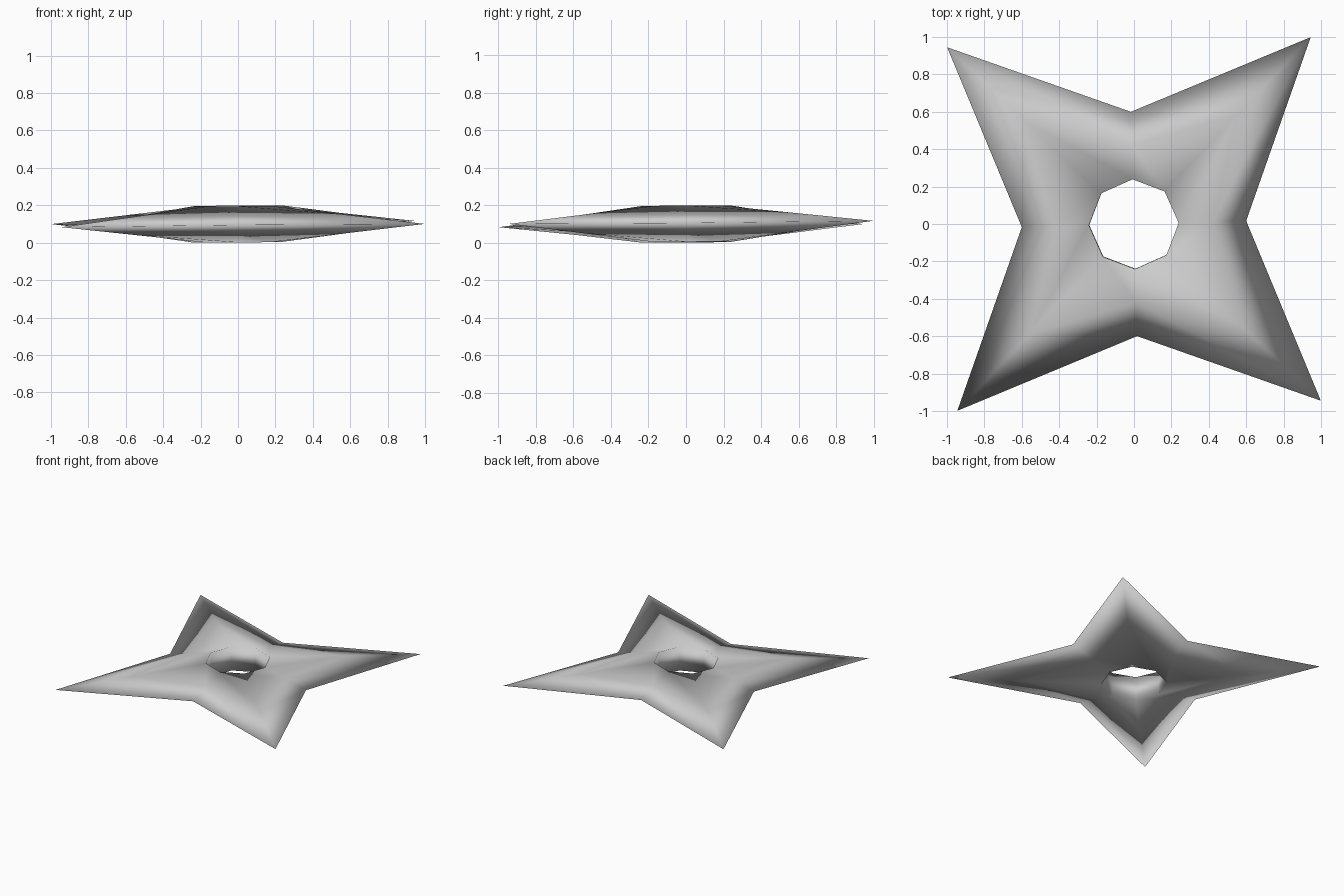
import bpy, bmesh
from math import cos, sin, radians, pi
from mathutils import Matrix

cube = bpy.data.objects.get("Cube")
if cube:
    bpy.data.objects.remove(cube)

steel = bpy.data.materials.new("grey steel")
steel.use_nodes = True
grey = (0.6, 0.6, 0.6, 1)
steel.diffuse_color = grey
steel.node_tree.nodes["Principled BSDF"].inputs["Base Color"].default_value = grey

HOLE, NOTCH, TIP, HALF = 0.24, 0.60, 1.375, 0.097
bm = bmesh.new()


def ring(blend, z):
    """Eight points, alternating notch and tip, blended from hole to outer edge."""
    points = []
    for i in range(8):
        outer = TIP if i % 2 else NOTCH
        r = HOLE + (outer - HOLE) * blend
        a = i * pi / 4
        points.append(bm.verts.new((r * cos(a), r * sin(a), z)))
    return points


# Closed loop of rings: hole top, upper slope, cutting edge, lower slope, hole bottom
rings = [ring(0, HALF), ring(0.5, HALF / 2), ring(1, 0),
         ring(0.5, -HALF / 2), ring(0, -HALF)]
for a, b in zip(rings, rings[1:] + rings[:1]):
    for i in range(8):
        j = (i + 1) % 8
        bm.faces.new((a[i], b[i], b[j], a[j]))
bmesh.ops.recalc_face_normals(bm, faces=bm.faces)

# Slight turn and tilt, resting on the ground
tilt = Matrix.Rotation(radians(0.5), 4, 'X') @ Matrix.Rotation(radians(-0.5), 4, 'Y')
bm.transform(tilt @ Matrix.Rotation(radians(1.6), 4, 'Z'))
low = min(v.co.z for v in bm.verts)
bm.transform(Matrix.Translation((0, 0, -low)))

mesh = bpy.data.meshes.new("throwing_star")
bm.to_mesh(mesh)
bm.free()
mesh.materials.append(steel)
mesh.shade_smooth()
star = bpy.data.objects.new("throwing_star", mesh)
bpy.context.collection.objects.link(star)
